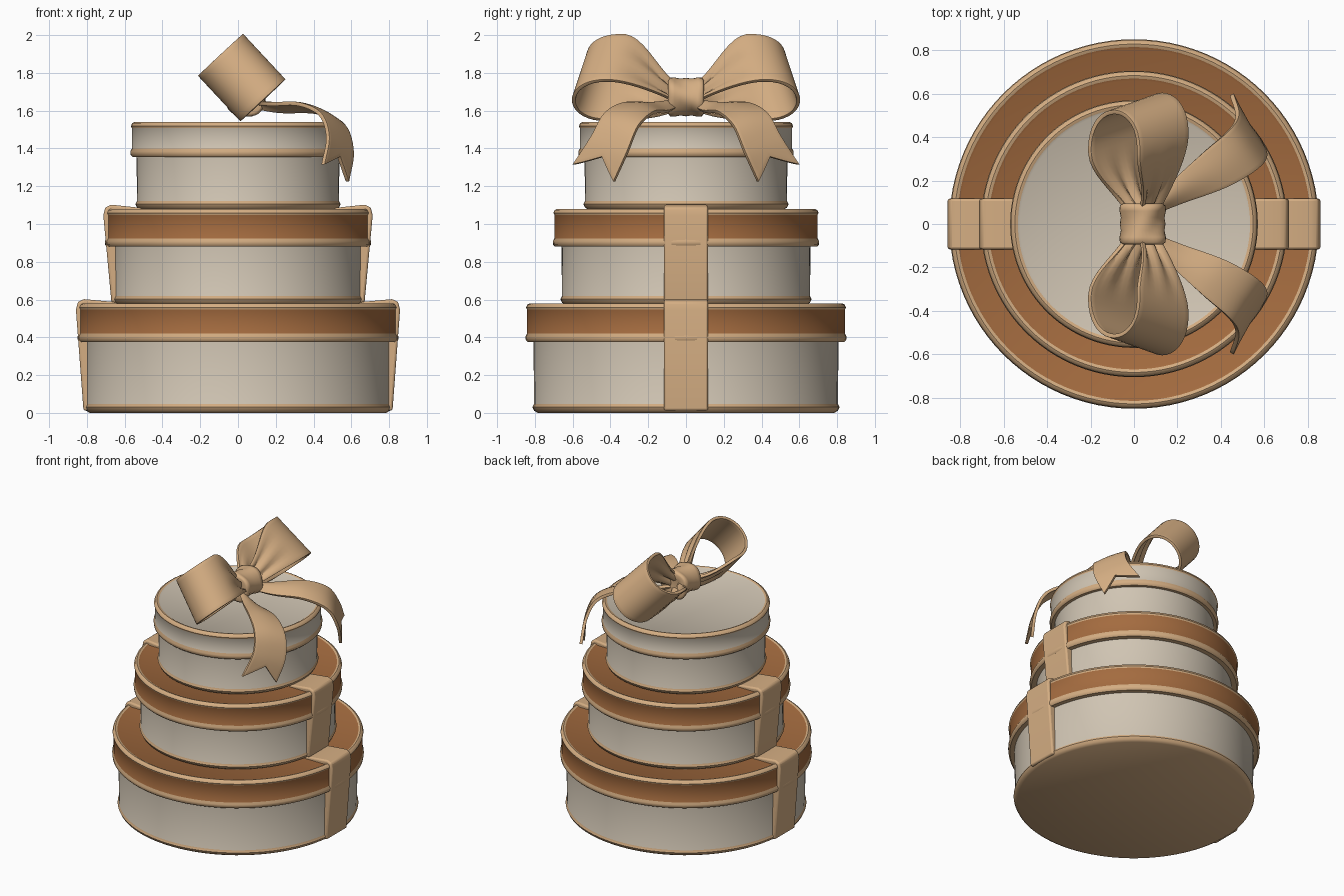
import bpy, bmesh, math
from mathutils import Vector

if "Cube" in bpy.data.objects:
    bpy.data.objects.remove(bpy.data.objects["Cube"])


def material(name, rgb):
    m = bpy.data.materials.new(name)
    m.diffuse_color = (*rgb, 1)
    m.use_nodes = True
    m.node_tree.nodes["Principled BSDF"].inputs["Base Color"].default_value = m.diffuse_color
    return m


TAN, CREAM, BROWN = 0, 1, 2
MATS = [material("tan ribbon", (0.66, 0.42, 0.225)),
        material("cream card", (0.63, 0.555, 0.45)),
        material("brown lid", (0.37, 0.148, 0.05))]


def finish(name, bm, angle=40):
    bmesh.ops.recalc_face_normals(bm, faces=bm.faces)
    me = bpy.data.meshes.new(name)
    bm.to_mesh(me)
    bm.free()
    for m in MATS:
        me.materials.append(m)
    ob = bpy.data.objects.new(name, me)
    bpy.context.collection.objects.link(ob)
    bpy.ops.object.select_all(action='DESELECT')
    bpy.context.view_layer.objects.active = ob
    ob.select_set(True)
    bpy.ops.object.shade_smooth_by_angle(angle=math.radians(angle))
    return ob


def lathe(name, profile, seg=96):
    """Profile of (radius, z, colour of the strip that starts here)."""
    bm = bmesh.new()
    rings = []
    for r, z, _ in profile:
        if r == 0:
            rings.append([bm.verts.new((0, 0, z))] * seg)
        else:
            rings.append([bm.verts.new((r * math.cos(2 * math.pi * i / seg),
                                        r * math.sin(2 * math.pi * i / seg), z))
                          for i in range(seg)])
    for k in range(len(profile) - 1):
        a, b = rings[k], rings[k + 1]
        for i in range(seg):
            j = (i + 1) % seg
            quad = list(dict.fromkeys([a[i], a[j], b[j], b[i]]))
            bm.faces.new(quad).material_index = profile[k][2]
    return finish(name, bm)


def sheet(name, rows, thickness):
    """Grid of points turned into a thick ribbon."""
    bm = bmesh.new()
    vs = [[bm.verts.new(p) for p in row] for row in rows]
    for a, b in zip(vs, vs[1:]):
        for i in range(len(a) - 1):
            bm.faces.new((a[i], a[i + 1], b[i + 1], b[i]))
    ob = finish(name, bm, 60)
    mod = ob.modifiers.new("thickness", 'SOLIDIFY')
    mod.thickness = thickness
    mod.offset = 0
    bev = ob.modifiers.new("soft edge", 'BEVEL')
    bev.width = thickness * 0.25
    bev.segments = 2
    bev.limit_method = 'ANGLE'
    bev.angle_limit = math.radians(60)
    return ob


# Boxes: body radius, lid radius, bottom, lid bottom, lid top, lid colour
TIERS = [("bottom", 0.81, 0.85, 0.0, 0.375, 0.58, BROWN),
         ("middle", 0.662, 0.705, 0.572, 0.88, 1.08, BROWN),
         ("top", 0.54, 0.57, 1.075, 1.355, 1.54, CREAM)]

for name, rb, rl, z0, zl, z1, band in TIERS:
    lathe(name + "_box_body", [
        (0, z0, TAN), (rb - 0.025, z0, TAN), (rb - 0.005, z0 + 0.012, TAN),
        (rb + 0.003, z0 + 0.03, TAN), (rb - 0.005, z0 + 0.046, CREAM),
        (rb - 0.003, zl + 0.02, CREAM)])
    lathe(name + "_box_lid", [
        (rb - 0.03, zl, TAN), (rl - 0.012, zl, TAN), (rl - 0.002, zl + 0.01, TAN),
        (rl, zl + 0.03, TAN), (rl - 0.008, zl + 0.044, band),
        (rl - 0.008, z1 - 0.032, TAN), (rl - 0.003, z1 - 0.022, TAN),
        (rl - 0.01, z1 - 0.006, TAN), (rl - 0.022, z1, TAN),
        (rl - 0.036, z1 - 0.004, band), (rl - 0.046, z1 - 0.01, band),
        (0, z1 - 0.01, band)])

# Ribbon straps folded over both sides of the two lower boxes
for (name, rb, rl, z0, zl, z1, _), r_in in zip(TIERS[:2], (0.62, 0.5)):
    outline = [(rb - 0.06, z0 + 0.012), (rb + 0.008, z0 + 0.012), (rl + 0.008, z1 - 0.035),
               (rl - 0.002, z1 + 0.008), (rl - 0.035, z1 + 0.022),
               (r_in, z1 + 0.004), (r_in, z1 - 0.04), (rb - 0.06, z1 - 0.04)]
    for side, label in ((1, "right"), (-1, "left")):
        bm = bmesh.new()
        f = bm.faces.new([bm.verts.new((side * x, -0.117, z)) for x, z in outline])
        ext = bmesh.ops.extrude_face_region(bm, geom=[f])
        bmesh.ops.translate(bm, vec=(0, 0.234, 0),
                            verts=[v for v in ext["geom"] if isinstance(v, bmesh.types.BMVert)])
        strap = finish(f"{name}_strap_{label}", bm, 50)
        bev = strap.modifiers.new("round", 'BEVEL')
        bev.width = 0.012
        bev.segments = 3

# Bow loops: tilted teardrop bands that widen away from the knot
U = Vector((0.73, 0, 0.68))
W = Vector((0.68, 0, -0.73))


def loop_point(t, v, side):
    s = (1 - math.cos(t)) / 2
    grow = min(1, s / 0.65)
    grow = grow * grow * (3 - 2 * grow)
    half = 0.06 + 0.105 * grow
    b = 0.2 * math.sin(t) * math.sin(t / 2)
    b += 0.018 * math.cos(v * 7) * (1 - grow) * math.copysign(1, math.pi - t)
    c = Vector((0.04 - 0.02 * grow, 0.03 + 0.525 * s + 0.04 * v * grow, 1.67 + 0.105 * grow))
    p = c + U * b + W * (v * half)
    return (p.x, side * p.y, p.z)


# Bow tails: surface between an inner and an outer edge curve, notched at the end
INNER = [(0.06, 0.04, 1.62), (0.22, 0.10, 1.595), (0.42, 0.17, 1.59),
         (0.56, 0.25, 1.52), (0.605, 0.31, 1.38), (0.58, 0.38, 1.225)]
OUTER = [(0.06, 0.07, 1.64), (0.18, 0.20, 1.635), (0.32, 0.33, 1.635),
         (0.435, 0.43, 1.58), (0.475, 0.50, 1.46), (0.45, 0.595, 1.315)]


def curve(points, t):
    pts = [Vector(p) for p in points]
    x = t * (len(pts) - 1)
    i = min(int(x), len(pts) - 2)
    f = x - i
    p1, p2 = pts[i], pts[i + 1]
    p0 = pts[i - 1] if i else p1 * 2 - p2
    p3 = pts[i + 2] if i + 2 < len(pts) else p2 * 2 - p1
    return 0.5 * (p1 * 2 + (p2 - p0) * f + (p0 * 2 - p1 * 5 + p2 * 4 - p3) * f * f
                  + (p1 * 3 - p0 - p2 * 3 + p3) * f ** 3)


def tail_point(t, v, side):
    t *= 1 - 0.11 * (1 - abs(2 * v - 1))
    p = curve(INNER, t).lerp(curve(OUTER, t), v)
    p.z += 0.02 * math.sin(math.pi * v) * (1 - t)
    return (p.x, side * p.y, p.z)


for side, label in ((1, "back"), (-1, "front")):
    sheet("bow_loop_" + label,
          [[loop_point(2 * math.pi * i / 48, j / 6 - 1, side) for j in range(13)]
           for i in range(49)], 0.02)
    sheet("bow_tail_" + label,
          [[tail_point(i / 30, j / 12, side) for j in range(13)] for i in range(31)], 0.02)

# Knot: flared band wrapped around the middle of the bow, with soft folds
bm = bmesh.new()
rings = []
for y, r in ((-0.085, 0.05), (-0.095, 0.09), (-0.085, 0.105), (-0.06, 0.103), (-0.03, 0.094),
             (0, 0.097), (0.03, 0.094), (0.06, 0.103), (0.085, 0.105), (0.095, 0.09), (0.085, 0.05)):
    ring = []
    for i in range(40):
        a = 2 * math.pi * i / 40
        k = r + 0.005 * math.cos(4 * a + 30 * y)
        ring.append(bm.verts.new((0.04 + 1.03 * k * math.cos(a), y, 1.672 + k * math.sin(a))))
    rings.append(ring)
for a, b in zip(rings, rings[1:]):
    for i in range(40):
        j = (i + 1) % 40
        bm.faces.new((a[i], a[j], b[j], b[i]))
bm.faces.new(rings[0])
bm.faces.new(rings[-1])
finish("bow_knot", bm, 70)
